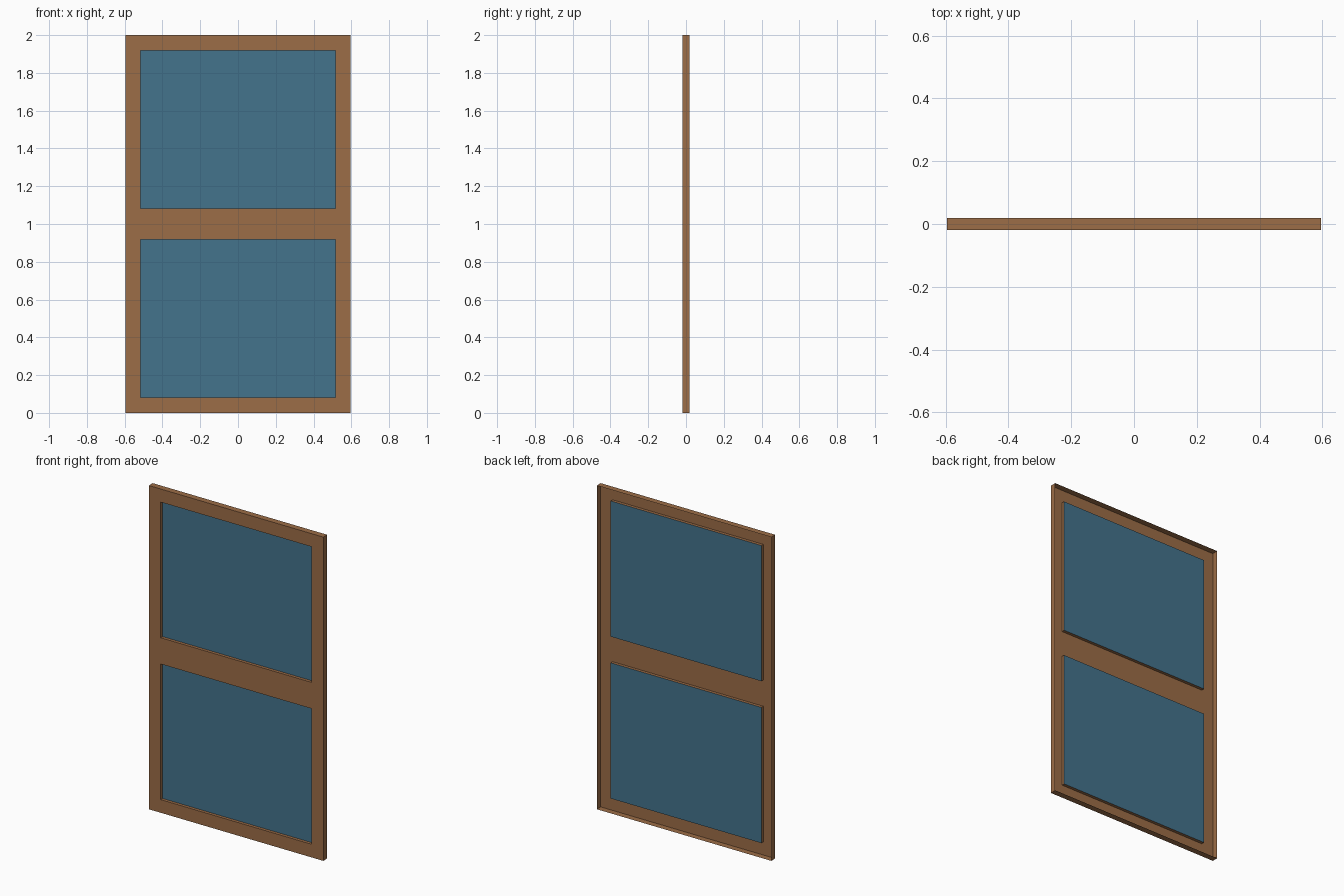
import bpy, bmesh

if "Cube" in bpy.data.objects:
    bpy.data.objects.remove(bpy.data.objects["Cube"])

W, H = 0.596, 2.0            # half width, height
B = 0.081                    # border around each pane
YF, YP, YB = -0.019, 0.0, 0.019   # front sheet, pane, back of rim


def material(name, rgb):
    m = bpy.data.materials.new(name)
    lin = [((c / 255 + 0.055) / 1.055) ** 2.4 for c in rgb]
    m.diffuse_color = (*lin, 1)
    m.use_nodes = True
    m.node_tree.nodes["Principled BSDF"].inputs["Base Color"].default_value = m.diffuse_color
    return m


def finish(bm, name, mat):
    bmesh.ops.remove_doubles(bm, verts=bm.verts, dist=1e-5)
    me = bpy.data.meshes.new(name)
    bm.to_mesh(me)
    bm.free()
    me.materials.append(mat)
    ob = bpy.data.objects.new(name, me)
    bpy.context.collection.objects.link(ob)
    return ob


def quad(bm, *pts):
    return bm.faces.new([bm.verts.new(p) for p in pts])


def front_rect(bm, x0, x1, z0, z1, y):
    quad(bm, (x0, y, z0), (x1, y, z0), (x1, y, z1), (x0, y, z1))


def wall_loop(bm, x0, x1, z0, z1, y0, y1, inward=False):
    c = [(x0, z0), (x1, z0), (x1, z1), (x0, z1)]
    for i in range(4):
        (ax, az), (bx, bz) = c[i], c[(i + 1) % 4]
        f = quad(bm, (ax, y0, az), (ax, y1, az), (bx, y1, bz), (bx, y0, bz))
        if inward:
            f.normal_flip()


wood = material("brown wood", (156, 109, 71))
glass = material("blue pane", (68, 115, 140))

xs = [-W, -W + B, W - B, W]
zs = [0, B, 1 - B, 1 + B, H - B, H]

# Thin frame: front sheet, outer rim open at the back, pocket walls; panes set in
bm = bmesh.new()
wall_loop(bm, -W, W, 0, H, YF, YB)
for i in range(3):
    for j in range(5):
        cell = (xs[i], xs[i + 1], zs[j], zs[j + 1])
        if i == 1 and j in (1, 3):
            wall_loop(bm, *cell, YF, YP, inward=True)
            pane = bmesh.new()
            front_rect(pane, *cell, YP)
            finish(pane, "lower_pane" if j == 1 else "upper_pane", glass)
        else:
            front_rect(bm, *cell, YF)
finish(bm, "window_frame", wood)
